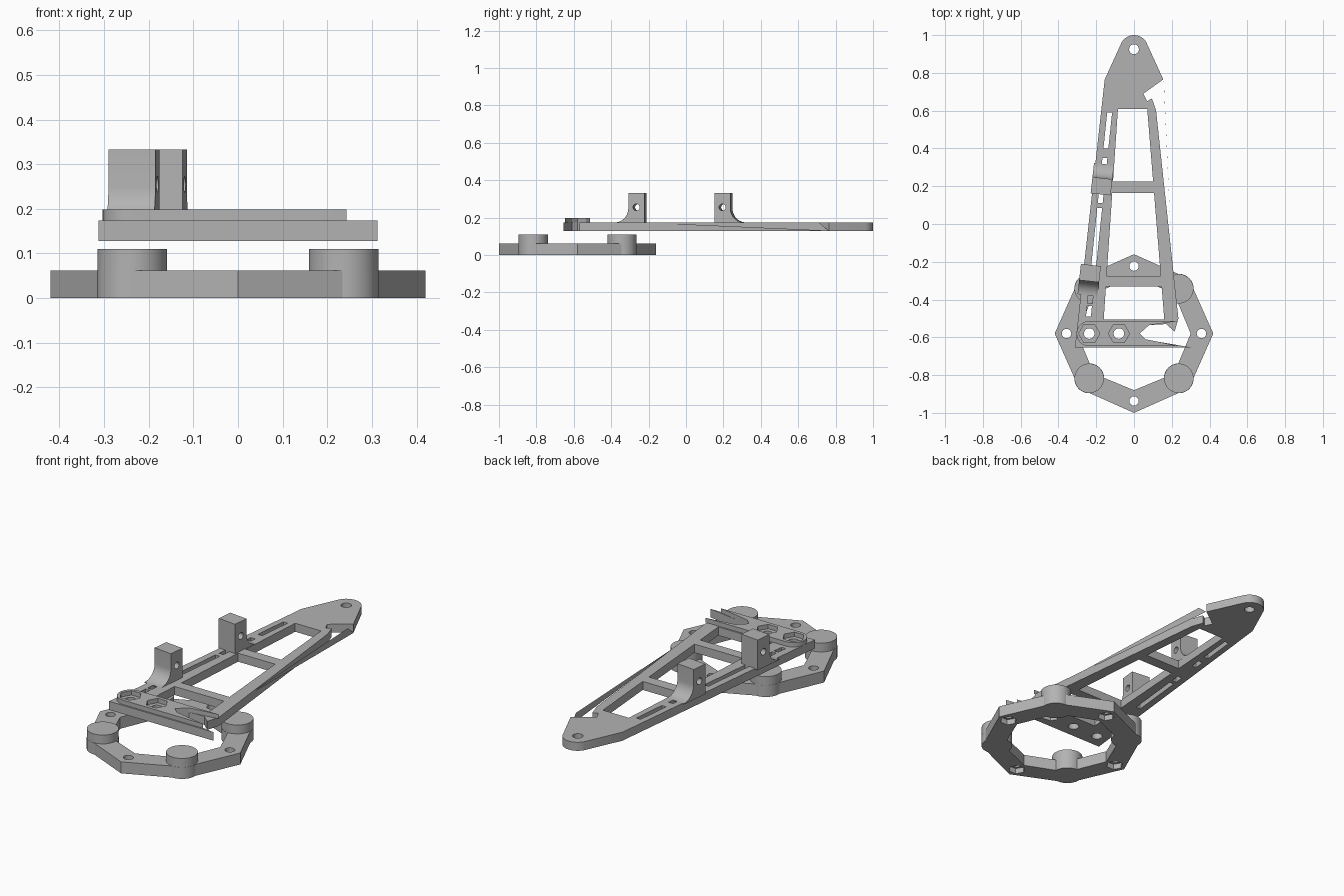
import bpy, bmesh, math
from mathutils import Matrix, Vector

if "Cube" in bpy.data.objects:
    bpy.data.objects.remove(bpy.data.objects["Cube"])

grey = bpy.data.materials.new("plain_grey")
grey.use_nodes = True
COLOUR = (0.45, 0.45, 0.45, 1)
grey.diffuse_color = COLOUR
grey.node_tree.nodes["Principled BSDF"].inputs["Base Color"].default_value = COLOUR


def prism(name, outline, z0, z1):
    """Extrude a flat outline from z0 up to z1."""
    bm = bmesh.new()
    face = bm.faces.new([bm.verts.new((x, y, z0)) for x, y in outline])
    ext = bmesh.ops.extrude_face_region(bm, geom=[face])
    top = [g for g in ext["geom"] if isinstance(g, bmesh.types.BMVert)]
    bmesh.ops.translate(bm, verts=top, vec=(0, 0, z1 - z0))
    bmesh.ops.recalc_face_normals(bm, faces=bm.faces)
    mesh = bpy.data.meshes.new(name)
    bm.to_mesh(mesh)
    bm.free()
    mesh.materials.append(grey)
    obj = bpy.data.objects.new(name, mesh)
    bpy.context.collection.objects.link(obj)
    return obj


def arc(cx, cy, r, a0, a1, n):
    steps = [math.radians(a0 + (a1 - a0) * i / n) for i in range(n + 1)]
    return [(cx + r * math.cos(a), cy + r * math.sin(a)) for a in steps]


def disc(name, x, y, r, z0, z1, n=32):
    return prism(name, arc(x, y, r, 0, 360, n)[:-1], z0, z1)


def combine(obj, tools, operation):
    """Apply each tool to the part, then discard it."""
    bpy.context.view_layer.objects.active = obj
    for tool in tools:
        tool.hide_render = True
        mod = obj.modifiers.new("combine", "BOOLEAN")
        mod.operation, mod.object, mod.solver = operation, tool, "EXACT"
        bpy.ops.object.modifier_apply(modifier=mod.name)
        bpy.data.objects.remove(tool)


def smooth(obj):
    bpy.ops.object.select_all(action="DESELECT")
    obj.select_set(True)
    bpy.context.view_layer.objects.active = obj
    bpy.ops.object.shade_smooth_by_angle(angle=math.radians(25))


# Base ring: eight sided, with round bosses at the diagonals
CY, BOSS = -0.58, 0.237
H_RING, Z0, Z1, Z2 = 0.062, 0.128, 0.174, 0.198
quarter = [(0.42, 0), (0.313, 0.24), (0.24, 0.313)]
outer = []
for k in range(4):
    turn = Matrix.Rotation(k * math.pi / 2, 2)
    for p in quarter:
        q = turn @ Vector(p)
        outer.append((q.x, q.y + CY))
ring = prism("base_ring", outer, 0, H_RING)
combine(ring, [disc("opening", 0, CY, 0.30, -0.1, 0.2, 8)], "DIFFERENCE")
corners = [(sx * BOSS, CY + sy * BOSS) for sx in (-1, 1) for sy in (-1, 1)]
combine(ring, [disc("boss", x, y, 0.079, 0, H_RING) for x, y in corners], "UNION")
for x, y in [(0.357, 0), (-0.357, 0), (0, 0.357), (0, -0.357)]:
    combine(ring, [disc("bolt_hole", x, CY + y, 0.025, -0.1, 0.2, 16),
                   disc("nut_pocket", x, CY + y, 0.043, -0.1, 0.03, 6)], "DIFFERENCE")
smooth(ring)

# Round pads on the bosses
for i, (x, y) in enumerate(corners):
    smooth(disc(f"pad_{i + 1}", x, y, 0.078, H_RING, 0.11, 40))

# Tapering frame, with an open, broken right edge
outline = arc(0, 0.925, 0.075, 28, 152, 14)
outline += [(-0.155, 0.765), (-0.313, -0.655), (0.313, -0.655), (0.05, -0.61),
            (0.03, -0.58), (0.08, -0.535), (0.17, -0.53), (0.215, -0.57),
            (0.235, -0.5), (0.117, 0.6), (0.095, 0.665), (0.07, 0.65),
            (0.05, 0.69), (0.155, 0.765)]
frame = prism("frame", outline, Z0, Z1)


def inner_left(y):
    return -0.085 - (0.61 - y) * 0.0676


def inner_right(y):
    return 0.07 + (0.61 - y) * 0.081


# Windows between the cross bars
for lo, hi in [(0.225, 0.61), (-0.275, 0.165), (-0.505, -0.33)]:
    hole = [(inner_left(lo), lo), (inner_right(lo), lo),
            (inner_right(hi), hi), (inner_left(hi), hi)]
    combine(frame, [prism("window", hole, 0, 0.4)], "DIFFERENCE")


def slot_x(y):
    return -0.13 - (0.58 - y) * 0.104


# Slots along the left bar
for lo, hi in [(0.40, 0.59), (0.29, 0.35), (0.11, 0.16),
               (-0.22, 0.085), (-0.42, -0.36), (-0.49, -0.435)]:
    w = 0.013
    slot = [(slot_x(lo) - w, lo), (slot_x(lo) + w, lo),
            (slot_x(hi) + w, hi), (slot_x(hi) - w, hi)]
    combine(frame, [prism("slot", slot, 0, 0.4)], "DIFFERENCE")
combine(frame, [disc("tip_hole", 0, 0.925, 0.026, 0, 0.4, 20)], "DIFFERENCE")

# Raised plate over the front bar, with nut pockets
outline = arc(-BOSS, CY, 0.067, 90, 270, 14)
outline += [(0.243, -0.647), (0.06, -0.61), (0.03, -0.58),
            (0.08, -0.535), (0.243, -0.513)]
plate = prism("front_plate", outline, Z1, Z2)
for x in (-BOSS, -0.08):
    combine(frame, [disc("hole", x, CY, 0.028, 0, 0.4, 20)], "DIFFERENCE")
    combine(plate, [disc("pocket", x, CY, 0.056, 0, 0.4, 6)], "DIFFERENCE")
smooth(plate)
smooth(frame)

# Thin strip left along the open right edge
bm = bmesh.new()
bm.faces.new([bm.verts.new(p) for p in
              [(0.157, 0.765, Z0), (0.160, 0.71, Z1), (0.205, -0.28, Z1)]])
mesh = bpy.data.meshes.new("edge_strip")
bm.to_mesh(mesh)
bm.free()
mesh.materials.append(grey)
bpy.context.collection.objects.link(bpy.data.objects.new("edge_strip", mesh))

# Upright brackets: a side profile with a curved foot, pierced sideways
TILT = Matrix.Rotation(math.radians(-6.3), 4, "Z")
SIDEWAYS = Matrix(((0, 0, 1, 0), (1, 0, 0, 0), (0, 1, 0, 0), (0, 0, 0, 1)))
for name, x, y, side in [("front_bracket", -0.233, -0.26, -1),
                         ("rear_bracket", -0.172, 0.2, 1)]:
    d, top, r = 0.043, 0.333, 0.075
    profile = [(-side * d, Z1 - 0.004), (-side * d, top), (side * d, top)]
    profile += [(side * py, pz) for py, pz in arc(d + r, Z1 + r, r, 180, 270, 10)]
    profile.append((side * (d + r), Z1 - 0.004))
    bracket = prism(name, profile, -0.053, 0.053)
    combine(bracket, [disc("pin_hole", 0, 0.255, 0.018, -0.2, 0.2, 16)], "DIFFERENCE")
    bracket.data.transform(Matrix.Translation((x, y, 0)) @ TILT @ SIDEWAYS)
    smooth(bracket)
